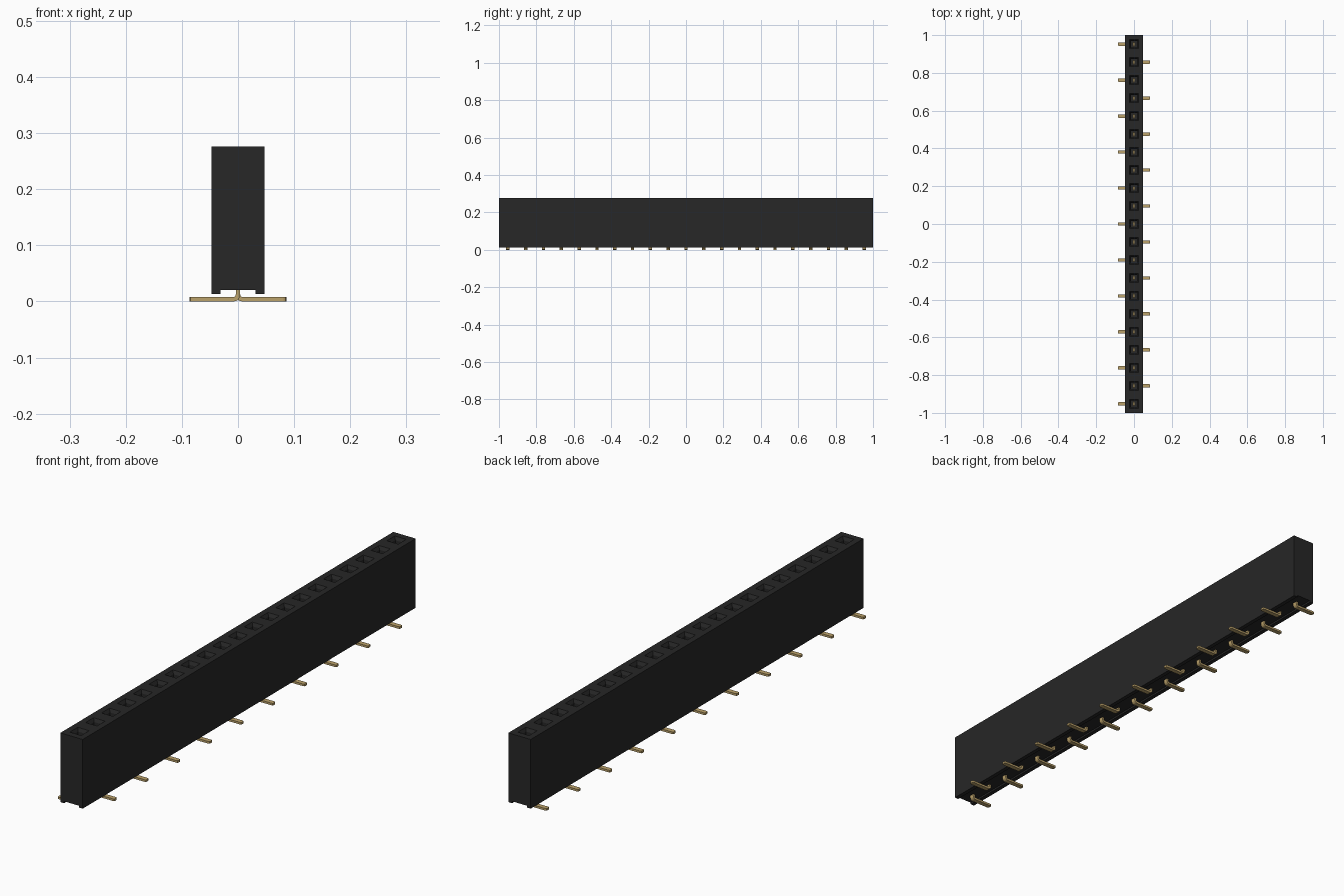
import bpy, bmesh, math
from mathutils import Matrix

if "Cube" in bpy.data.objects:
    bpy.data.objects.remove(bpy.data.objects["Cube"], do_unlink=True)

COUNT = 21
PITCH = 2.0 / COUNT
HALF = 0.047          # half the housing width
TOP, LOW, GROOVE = 0.276, 0.013, 0.020


def material(name, rgb):
    m = bpy.data.materials.new(name)
    m.use_nodes = True
    m.diffuse_color = (*rgb, 1)
    m.node_tree.nodes["Principled BSDF"].inputs["Base Color"].default_value = (*rgb, 1)
    return m


black = material("black plastic", (0.020, 0.020, 0.020))
gold = material("gold plating", (0.50, 0.36, 0.145))


def finish(bm, name, mat):
    bmesh.ops.remove_doubles(bm, verts=bm.verts, dist=1e-5)
    bmesh.ops.recalc_face_normals(bm, faces=bm.faces)
    mesh = bpy.data.meshes.new(name)
    bm.to_mesh(mesh)
    bm.free()
    mesh.materials.append(mat)
    return mesh


def add(name, mesh, y=0.0, turn=0.0):
    ob = bpy.data.objects.new(name, mesh)
    ob.location.y = y
    ob.rotation_euler.z = turn
    bpy.context.collection.objects.link(ob)
    return ob


def ring(bm, hx, hy, y, z):
    return [bm.verts.new((sx * hx, y + sy * hy, z))
            for sx, sy in ((-1, -1), (1, -1), (1, 1), (-1, 1))]


# Housing: one cell per socket, welded into a single grooved bar
bm = bmesh.new()
section = [(HALF, TOP), (HALF, LOW), (0.031, LOW), (0.031, GROOVE),
           (-0.031, GROOVE), (-0.031, LOW), (-HALF, LOW), (-HALF, TOP)]
for i in range(COUNT):
    y = (i - (COUNT - 1) / 2) * PITCH
    # outer walls and underside
    near, far = ([bm.verts.new((x, y + s * PITCH / 2, z)) for x, z in section] for s in (-1, 1))
    for k in range(len(section) - 1):
        bm.faces.new((near[k], near[k + 1], far[k + 1], far[k]))
    if i == 0:
        bm.faces.new(near)
    if i == COUNT - 1:
        bm.faces.new(far)
    # top rim, chamfered lead-in, well and its floor
    rings = [ring(bm, hx, hy, y, z) for hx, hy, z in
             ((HALF, PITCH / 2, TOP), (0.024, 0.024, TOP),
              (0.017, 0.017, TOP - 0.012), (0.017, 0.017, 0.10))]
    for a, b in zip(rings, rings[1:]):
        for k in range(4):
            n = (k + 1) % 4
            bm.faces.new((a[k], a[n], b[n], b[k]))
    bm.faces.new(rings[-1])
add("socket_housing", finish(bm, "socket_housing", black))

# Contact: bent surface-mount foot, stem and two spring blades
bm = bmesh.new()
T, W = 0.008, 0.009    # metal thickness, half width


def arc(r, steps=5):
    cx, cz = -T / 2 - 0.004, T + 0.004
    return [(cx + r * math.sin(a), cz - r * math.cos(a))
            for a in (math.pi / 2 * k / steps for k in range(steps + 1))]


outline = ([(-0.086, 0.0)] + arc(0.004 + T) + [(T / 2, 0.11), (-T / 2, 0.11)]
           + arc(0.004)[::-1] + [(-0.086, T)])
face = bm.faces.new([bm.verts.new((x, -W, z)) for x, z in outline])
moved = bmesh.ops.extrude_face_region(bm, geom=[face])["geom"]
bmesh.ops.translate(bm, vec=(0, 2 * W, 0),
                    verts=[v for v in moved if isinstance(v, bmesh.types.BMVert)])
# clipped corners at the toe of the foot
toe = [e for e in bm.edges if all(v.co.x < -0.085 for v in e.verts)
       and abs(e.verts[0].co.z - e.verts[1].co.z) > T / 2]
bmesh.ops.bevel(bm, geom=toe, offset=0.005, segments=2, profile=0.5, affect='EDGES')
for s in (-1, 1):
    place = Matrix.Translation((0, s * 0.009, 0.16)) @ Matrix.Diagonal((0.010, 0.006, 0.12, 1))
    bmesh.ops.create_cube(bm, size=1, matrix=place)
contact = finish(bm, "contact", gold)

# Feet alternate between the right and left sides
for i in range(COUNT):
    side = "right" if i % 2 == 0 else "left"
    add(f"contact_{side}_{i + 1:02d}", contact, (i - (COUNT - 1) / 2) * PITCH,
        0.0 if side == "right" else math.pi)
